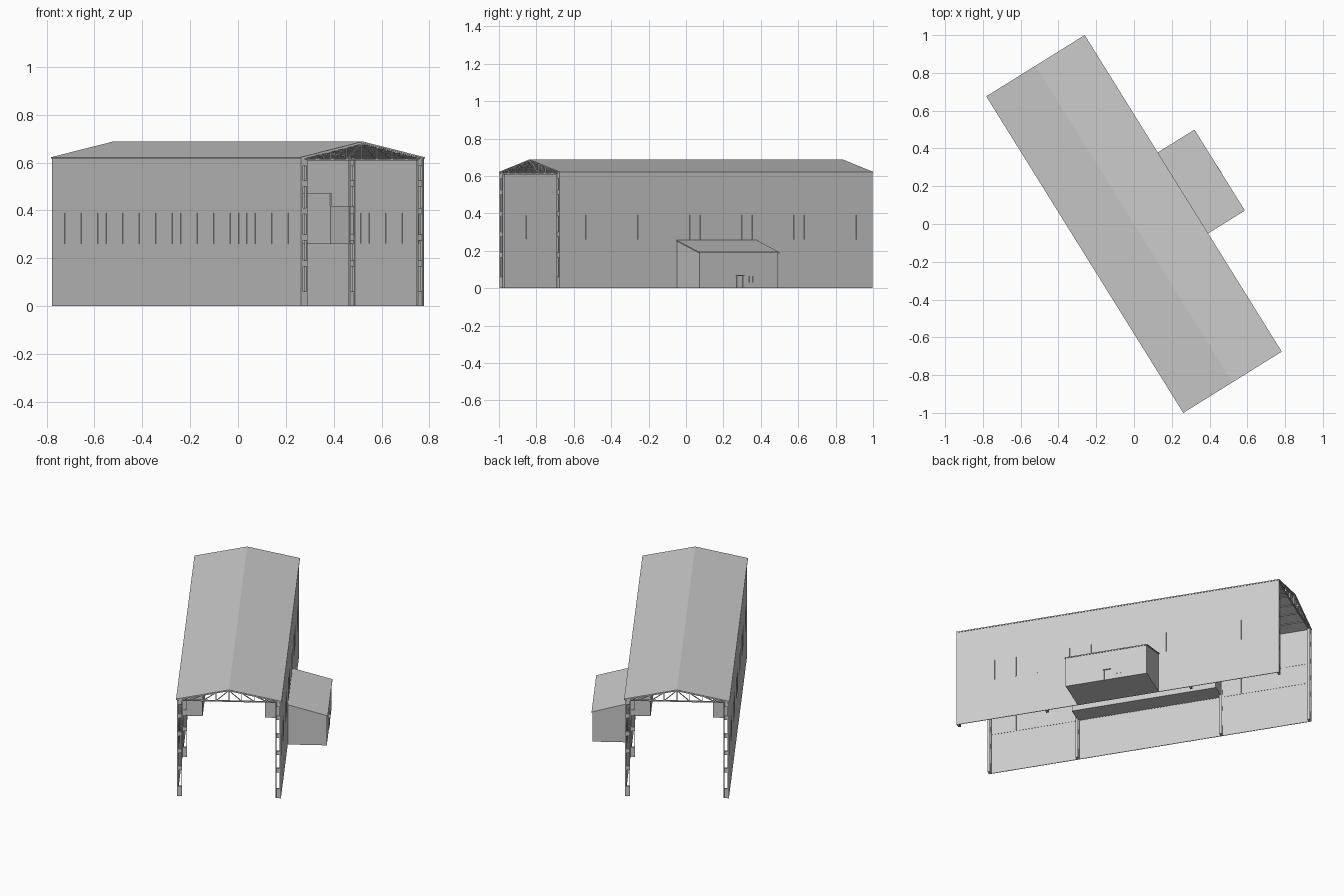
import bpy, math
from mathutils import Matrix, Vector

if "Cube" in bpy.data.objects:
    bpy.data.objects.remove(bpy.data.objects["Cube"])

# local frame: x across the hall, y along it; everything turned about z
ROT = Matrix.Rotation(math.radians(31.9), 4, 'Z')
HW, HL = 0.307, 0.987          # roof half width / half length
WALL = 0.303                   # outer wall face
EAVE, RIDGE = 0.622, 0.688
BAYS = (-0.978, -0.44, 0.44, 0.978)


def mesh_object(name, verts, faces):
    me = bpy.data.meshes.new(name)
    me.from_pydata([ROT @ Vector(v) for v in verts], [], faces)
    ob = bpy.data.objects.new(name, me)
    bpy.context.collection.objects.link(ob)
    return ob


def prisms(name, parts):
    """One object from (xz profile counter-clockwise seen from -y, y0, y1) parts."""
    verts, faces = [], []
    for pts, y0, y1 in parts:
        b, n = len(verts), len(pts)
        verts += [(x, y0, z) for x, z in pts] + [(x, y1, z) for x, z in pts]
        area = sum(pts[i][0] * pts[(i + 1) % n][1] - pts[(i + 1) % n][0] * pts[i][1]
                   for i in range(n))
        new = [list(range(b, b + n)), list(range(b + 2 * n - 1, b + n - 1, -1))]
        for i in range(n):
            j = (i + 1) % n
            new.append([b + i, b + n + i, b + n + j, b + j])
        faces += new if area > 0 else [f[::-1] for f in new]
    return mesh_object(name, verts, faces)


def rect(x0, x1, z0, z1):
    x0, x1 = min(x0, x1), max(x0, x1)
    return [(x0, z0), (x1, z0), (x1, z1), (x0, z1)]


def bar(p, q, t):
    a, b = Vector(p), Vector(q)
    d = (b - a).normalized() * t / 2
    n = Vector((-d.y, d.x))
    return [tuple(a - n), tuple(b - n), tuple(b + n), tuple(a + n)]


def under_roof(x):
    return EAVE + (RIDGE - EAVE) * (1 - abs(x) / HW) - 0.008


# gabled roof sheet
T = 0.006
prisms("roof", [([(-HW, EAVE - T), (0, RIDGE - T), (HW, EAVE - T),
                  (HW, EAVE), (0, RIDGE), (-HW, EAVE)], -HL, HL)])

for s, side in ((-1, "left"), (1, "right")):
    # long wall
    prisms(side + "_wall", [(rect(s * (WALL - 0.004), s * WALL, 0, EAVE - 0.003),
                             -HL + 0.001, HL - 0.001)])
    # window band mullions, showing on both wall faces
    n = 30
    prisms(side + "_window_mullions",
           [(rect(s * (WALL - 0.0055), s * (WALL + 0.0015), 0.26, 0.39), y - 0.0015, y + 0.0015)
            for y in (-0.95 + 1.9 * i / (n - 1) for i in range(n))])
    # sill and head rails inside
    prisms(side + "_window_rails",
           [(rect(s * (WALL - 0.0055), s * (WALL - 0.003), z - 0.0015, z + 0.0015), -0.98, 0.98)
            for z in (0.26, 0.39)])
    # built-up columns: two posts joined by batten plates
    cols = []
    for y in BAYS:
        for x in (WALL - 0.005, WALL - 0.027):
            cols.append((rect(s * x, s * (x - 0.004), 0, EAVE - 0.01), y - 0.008, y + 0.008))
        for z in (0.0, 0.165, 0.275, 0.385, 0.5, 0.585):
            cols.append((rect(s * (WALL - 0.006), s * (WALL - 0.03), z,
                              z + (0.06 if z == 0 else 0.025)), y - 0.006, y + 0.006))
    prisms(side + "_columns", cols)
    # raised gallery inside, with deck and parapet
    prisms(side + "_gallery", [(rect(s * 0.298, s * 0.182, 0.26, 0.40), -0.44, 0.44)])
    prisms(side + "_gallery_deck", [(rect(s * 0.298, s * 0.180, 0.40, 0.418), -0.442, 0.442)])
    prisms(side + "_gallery_parapet", [(rect(s * 0.186, s * 0.180, 0.418, 0.473), -0.44, 0.44)])

# roof trusses
trusses = []
for y in BAYS:
    prof = [bar((-0.298, 0.612), (0.298, 0.612), 0.007)]
    for s in (-1, 1):
        prof.append(bar((s * 0.3, under_roof(0.3)), (0, under_roof(0)), 0.006))
        for i in range(1, 4):
            x = s * 0.075 * i
            prof.append(bar((x, 0.612), (x, under_roof(x)), 0.004))
            xi = s * 0.075 * (i - 1)
            prof.append(bar((x, 0.612), (xi, under_roof(xi)), 0.003))
    prof.append(bar((0, 0.612), (0, under_roof(0)), 0.004))
    trusses += [(p, y - 0.004, y + 0.004) for p in prof]
prisms("roof_trusses", trusses)

# purlins
prisms("purlins", [(rect(x - 0.002, x + 0.002, under_roof(x) - 0.002, under_roof(x) + 0.003),
                    -HL + 0.003, HL - 0.003) for x in (-0.225, -0.15, -0.075, 0, 0.075, 0.15, 0.225)])

# lean-to annex with closed floor and sloping roof
prisms("annex", [([(WALL, 0), (0.53, 0), (0.53, 0.188), (WALL, 0.251)], -0.245, 0.25)])
prisms("annex_roof", [([(WALL, 0.251), (0.536, 0.186), (0.536, 0.192), (WALL, 0.257)],
                       -0.25, 0.255)])
# annex door frame, canopy and small window frame
OUT = (0.529, 0.533)
prisms("annex_door_frame", [(rect(*OUT, 0, 0.066), -0.012, -0.008),
                            (rect(*OUT, 0, 0.066), 0.026, 0.03)])
prisms("annex_door_canopy", [(rect(0.529, 0.537, 0.066, 0.07), -0.016, 0.034)])
prisms("annex_window_frame", [(rect(*OUT, 0.03, 0.066), 0.068, 0.072),
                              (rect(*OUT, 0.03, 0.066), 0.09, 0.094)])
